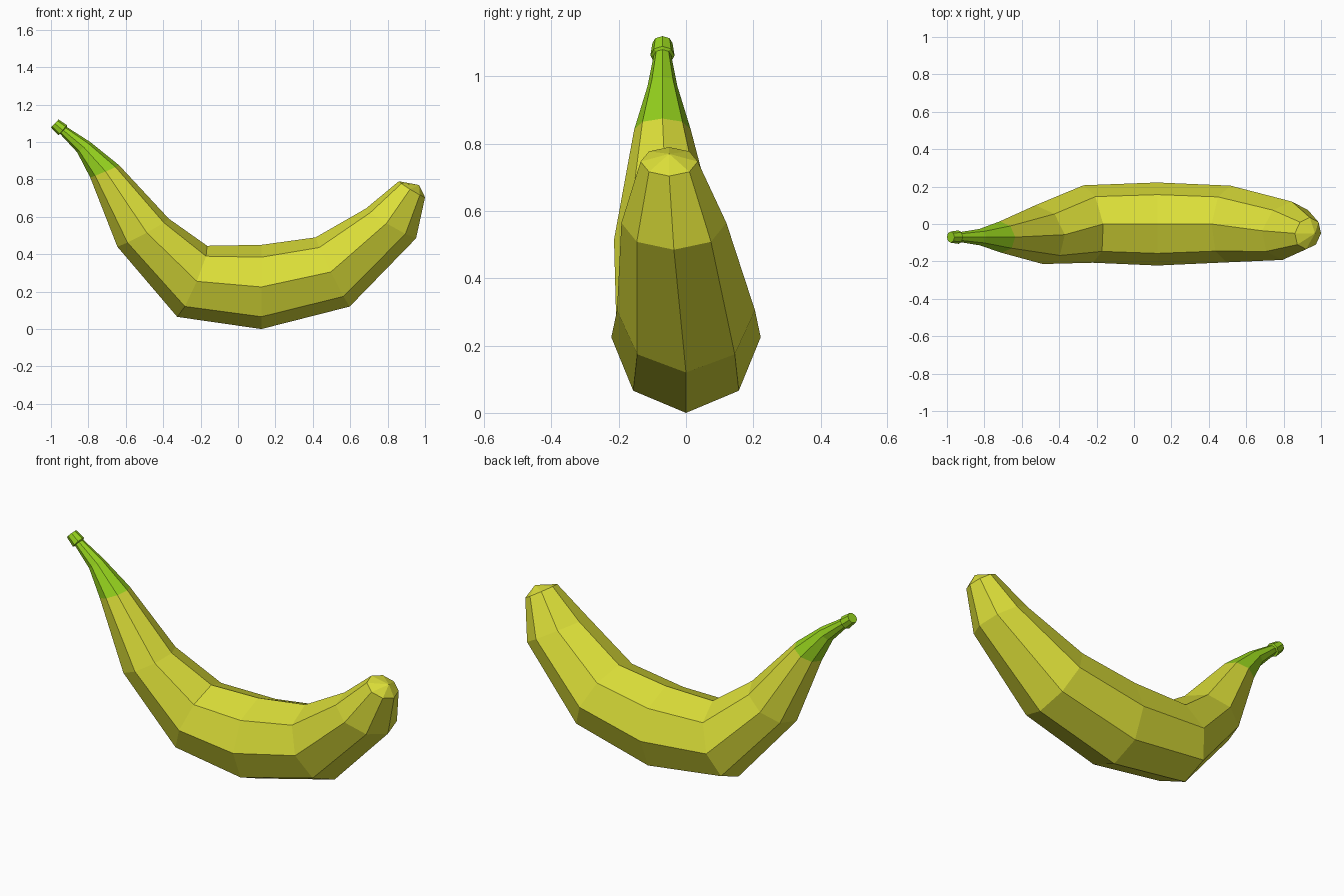
import bpy, bmesh, math
from mathutils import Vector

if "Cube" in bpy.data.objects:
    bpy.data.objects.remove(bpy.data.objects["Cube"])

SIDES = 8

# Cross-sections from stem end to blossom end:
# bottom x, bottom z, top x, top z, centre y, half width, side skew in x
RINGS = [
    (-1.00, 1.078, -0.96, 1.12, -0.07, 0.030, 0.0),
    (-0.96, 1.035, -0.915, 1.09, -0.07, 0.036, 0.0),
    (-0.953, 1.045, -0.915, 1.08, -0.07, 0.026, 0.0),
    (-0.86, 0.945, -0.79, 1.00, -0.07, 0.044, 0.0),
    (-0.79, 0.81, -0.635, 0.875, -0.07, 0.084, -0.005),
    (-0.645, 0.44, -0.37, 0.59, -0.057, 0.157, -0.02),
    (-0.325, 0.065, -0.165, 0.445, 0.0, 0.207, -0.025),
    (0.125, 0.0, 0.125, 0.45, 0.0, 0.222, 0.0),
    (0.597, 0.12, 0.415, 0.49, 0.0, 0.205, 0.01),
    (0.952, 0.485, 0.685, 0.645, -0.036, 0.156, 0.025),
    (1.00, 0.704, 0.86, 0.79, -0.05, 0.085, 0.01),
]
TIP = (0.968, -0.05, 0.77)
GREEN_SEGMENTS = 4


def material(name, color):
    m = bpy.data.materials.new(name)
    m.diffuse_color = color
    m.use_nodes = True
    m.node_tree.nodes["Principled BSDF"].inputs["Base Color"].default_value = m.diffuse_color
    return m


def add_ring(bm, bx, bz, tx, tz, cy, width, skew):
    centre = Vector(((bx + tx) / 2, cy, (bz + tz) / 2))
    up = Vector(((tx - bx) / 2, 0, (tz - bz) / 2))
    side = Vector((skew, width, 0))
    angles = [2 * math.pi * i / SIDES for i in range(SIDES)]
    return [bm.verts.new(centre + up * math.cos(a) + side * math.sin(a)) for a in angles]


# Loft the skin through the cross-sections
bm = bmesh.new()
rings = [add_ring(bm, *r) for r in RINGS]
for s, (a, b) in enumerate(zip(rings, rings[1:])):
    for i in range(SIDES):
        j = (i + 1) % SIDES
        face = bm.faces.new((a[i], a[j], b[j], b[i]))
        face.material_index = 1 if s < GREEN_SEGMENTS else 0

# Flat cut at the stem, pointed fan at the blossom end
bm.faces.new(rings[0]).material_index = 1
tip = bm.verts.new(TIP)
for i in range(SIDES):
    bm.faces.new((rings[-1][i], rings[-1][(i + 1) % SIDES], tip))
bmesh.ops.recalc_face_normals(bm, faces=bm.faces)

mesh = bpy.data.meshes.new("banana")
bm.to_mesh(mesh)
bm.free()
mesh.materials.append(material("yellow_skin", (0.71, 0.73, 0.04, 1)))
mesh.materials.append(material("green_stem", (0.31, 0.66, 0.013, 1)))
bpy.context.collection.objects.link(bpy.data.objects.new("banana", mesh))
